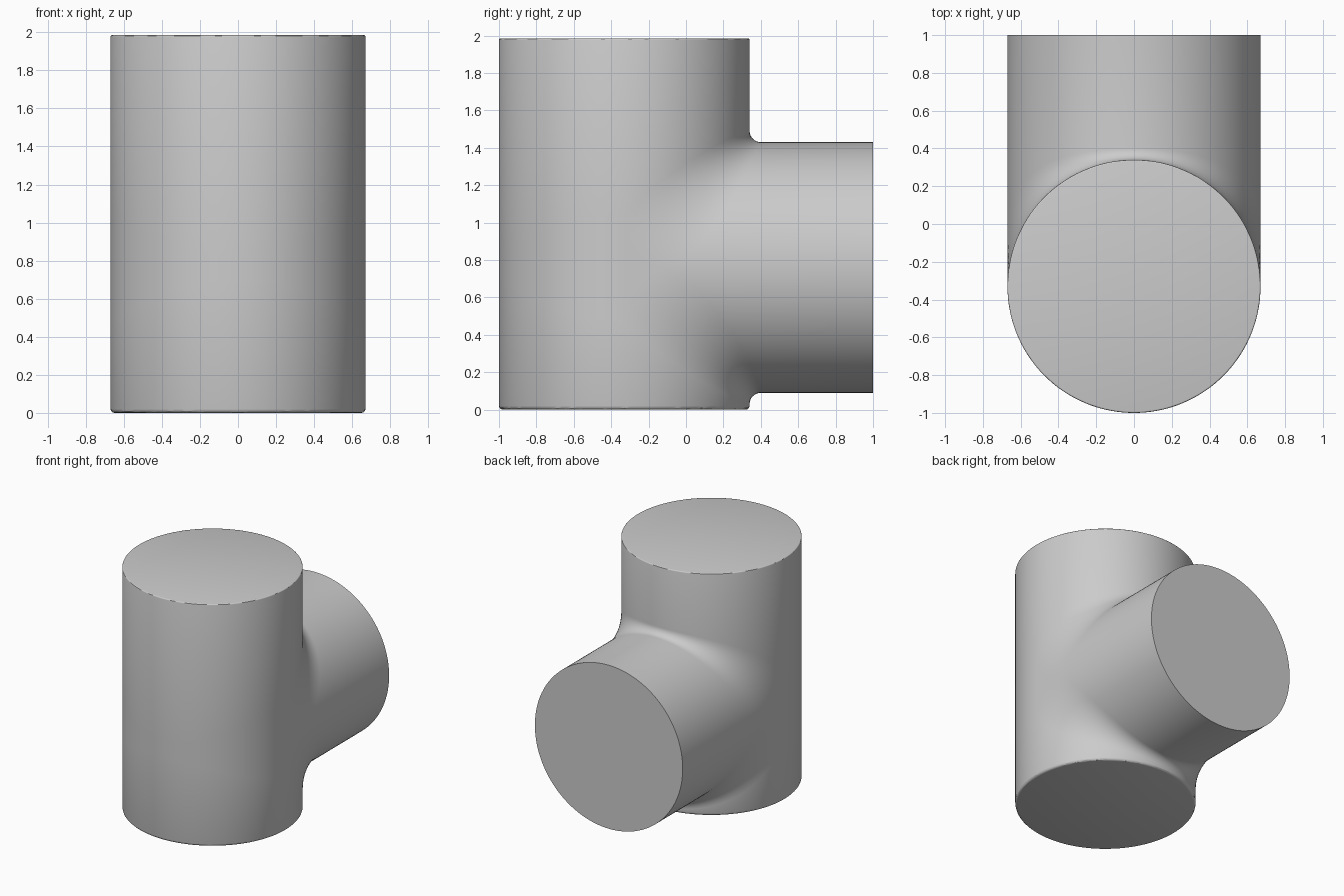
import bpy, bmesh, math

if "Cube" in bpy.data.objects:
    bpy.data.objects.remove(bpy.data.objects["Cube"])

R, H = 0.67, 1.985          # pipe radius, trunk height
YC, ZC = -1 + R, 0.76       # trunk axis (y), branch axis (z)
STEPS, ARC = 72, 8          # slices across x, segments per fillet


def fillet(corner, start, end):
    """Quarter curve in the y-z plane, tangent to both pipe walls."""
    pts = []
    for i in range(ARC + 1):
        a = math.pi / 2 * i / ARC
        u, v = 1 - math.sin(a), 1 - math.cos(a)
        pts.append(tuple(corner[k] + (start[k] - corner[k]) * u
                         + (end[k] - corner[k]) * v for k in (0, 1)))
    return pts


def slice_profile(t):
    """Sideways T outline of the tee at x = R sin(t), inner corners rounded."""
    h = R * max(0.0, math.cos(t))
    w = 0.06 + 0.22 * math.sin(t) ** 2
    lo = fillet((YC + h, ZC - h), (YC + h, ZC - h - w), (YC + h + w, ZC - h))
    hi = fillet((YC + h, ZC + h), (YC + h + w, ZC + h), (YC + h, ZC + h + w))
    outline = ([(YC - h, 0), (YC + h, 0)] + lo + [(1, ZC - h), (1, ZC + h)] + hi
               + [(YC + h, H), (YC - h, H), (YC - h, ZC + w), (YC - h, ZC - w)])
    return outline, lo, hi


bm = bmesh.new()

# blended skin: bridge the slices from one side to the other
loops = []
for i in range(STEPS + 1):
    t = math.pi * (i / STEPS - 0.5)
    outline, lo, hi = slice_profile(t)
    loops.append([bm.verts.new((R * math.sin(t), y, z)) for y, z in outline])
for a, b in zip(loops, loops[1:]):
    for j in range(len(a)):
        k = (j + 1) % len(a)
        bm.faces.new((a[j], a[k], b[k], b[j]))

# flat webs closing the two sides where the pipes are tangent
for x in (-R, R):
    bm.faces.new([bm.verts.new((x, y, z)) for y, z in lo + hi[1:]])
bmesh.ops.remove_doubles(bm, verts=bm.verts[:], dist=0.0002)
bmesh.ops.recalc_face_normals(bm, faces=bm.faces[:])


# flat discs on the open ends, with softened rims on the trunk
def end_disc(axis, value, soften):
    faces = [f for f in bm.faces if all(abs(v.co[axis] - value) < 1e-5 for v in f.verts)]
    disc = bmesh.ops.dissolve_faces(bm, faces=faces, use_verts=False)["region"]
    if soften:
        rim = list({e for f in disc for e in f.edges})
        bmesh.ops.bevel(bm, geom=rim, offset=soften, segments=3, profile=0.5,
                        affect='EDGES', clamp_overlap=True)


end_disc(1, 1.0, 0)
end_disc(2, 0.0, 0.02)
end_disc(2, H, 0.008)
bmesh.ops.recalc_face_normals(bm, faces=bm.faces[:])

mesh = bpy.data.meshes.new("pipe_tee")
bm.to_mesh(mesh)
bm.free()
tee = bpy.data.objects.new("pipe_tee", mesh)
bpy.context.collection.objects.link(tee)
bpy.context.view_layer.objects.active = tee
tee.select_set(True)
bpy.ops.object.shade_smooth_by_angle(angle=math.radians(30))
